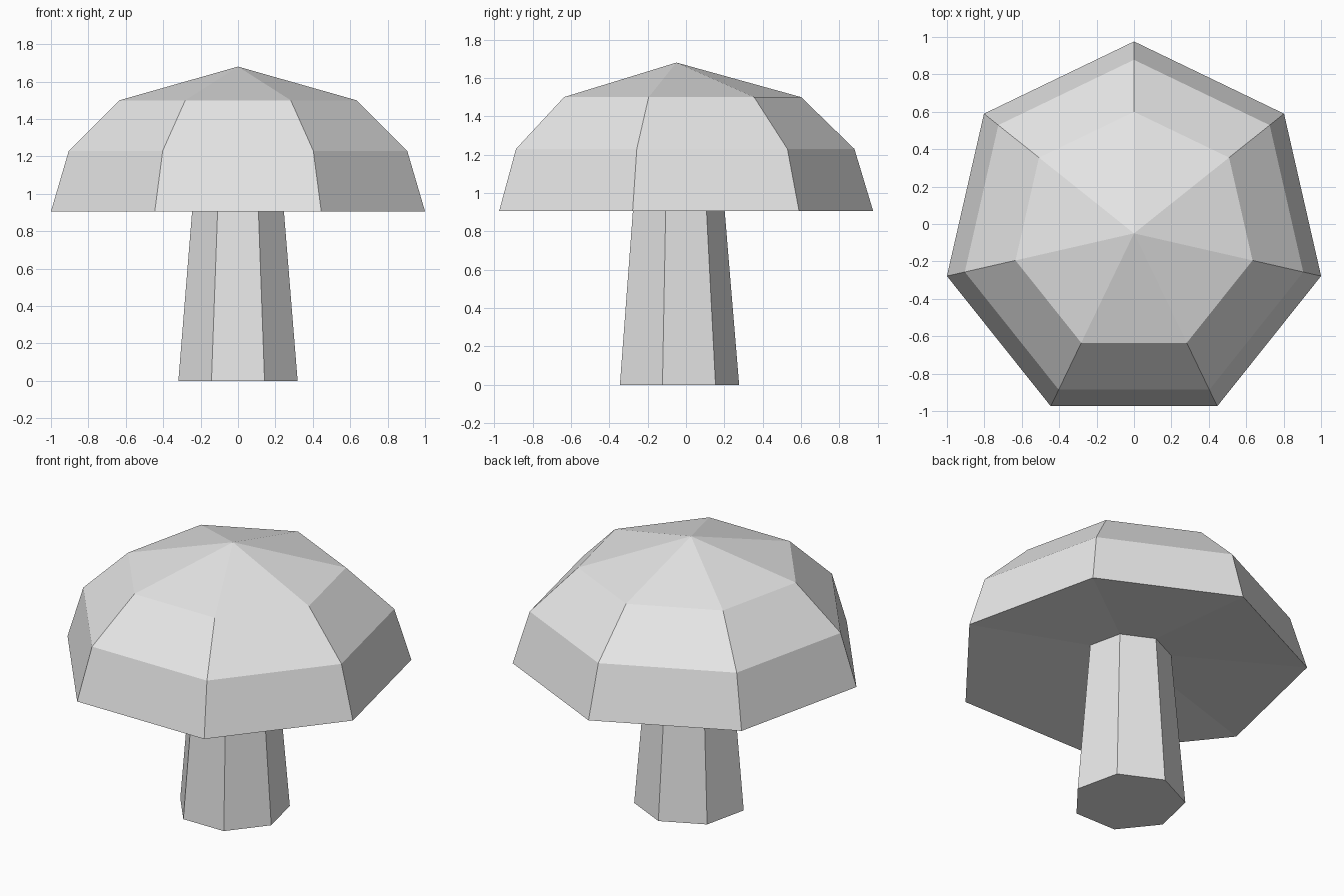
import bpy
import bmesh
from math import sin, cos, tau

cube = bpy.data.objects.get("Cube")
if cube:
    bpy.data.objects.remove(cube, do_unlink=True)

SIDES = 7
CENTRE_Y = -0.05

grey = bpy.data.materials.new("light grey")
grey.use_nodes = True
grey.diffuse_color = (0.8, 0.8, 0.8, 1)
grey.node_tree.nodes["Principled BSDF"].inputs["Base Color"].default_value = (0.8, 0.8, 0.8, 1)


def lathe(name, profile, bottom=None, top=None):
    """Seven-sided rings from (radius, z) pairs; ends close to a point or a flat face."""
    bm = bmesh.new()
    rings = [[bm.verts.new((r * sin(tau * i / SIDES), r * cos(tau * i / SIDES), z))
              for i in range(SIDES)] for r, z in profile]
    for low, high in zip(rings, rings[1:]):
        for i in range(SIDES):
            j = (i + 1) % SIDES
            bm.faces.new((low[i], low[j], high[j], high[i]))
    for ring, tip_z in ((rings[0], bottom), (rings[-1], top)):
        if tip_z is None:
            bm.faces.new(ring)
        else:
            tip = bm.verts.new((0, 0, tip_z))
            for i in range(SIDES):
                bm.faces.new((ring[i], ring[(i + 1) % SIDES], tip))
    bmesh.ops.recalc_face_normals(bm, faces=bm.faces)
    mesh = bpy.data.meshes.new(name)
    bm.to_mesh(mesh)
    bm.free()
    mesh.materials.append(grey)
    obj = bpy.data.objects.new(name, mesh)
    obj.location.y = CENTRE_Y
    bpy.context.collection.objects.link(obj)
    return obj


# Tapered stem, reaching into the hollow of the cap
lathe("stem", [(0.327, 0), (0.246, 0.975)])

# Faceted cap with a shallow hollow underside
lathe("cap", [(1.026, 0.905), (0.928, 1.23), (0.65, 1.5)], bottom=0.995, top=1.68)
